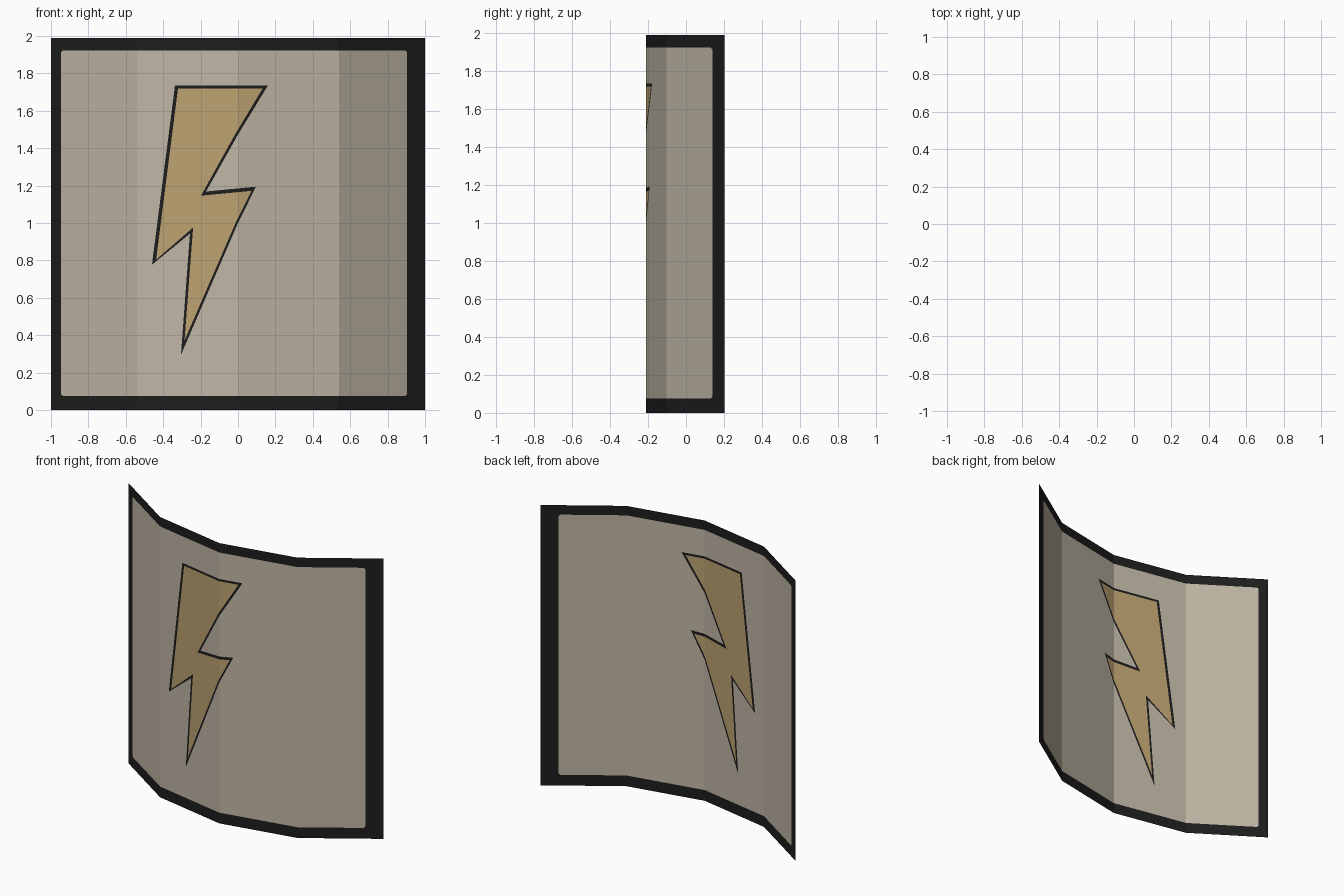
import bpy
from mathutils import Vector
from mathutils.geometry import delaunay_2d_cdt

if "Cube" in bpy.data.objects:
    bpy.data.objects.remove(bpy.data.objects["Cube"])

HEIGHT = 1.99
# plan-view fold line of the sheet: (x, y)
FOLDS = [(-1, 0.202), (-0.54, -0.103), (0, -0.21), (0.54, -0.103), (1, 0.202)]

# flat outlines in (x, z)
SHEET = [(-1, 0), (1, 0), (1, HEIGHT), (-1, HEIGHT)]
BOLT_OUTLINE = [(-0.337, 1.735), (0.16, 1.735), (0, 1.473), (-0.171, 1.168),
                (0.096, 1.194), (0, 1.0), (-0.305, 0.295), (-0.257, 0.943),
                (-0.46, 0.777)]
BOLT_FILL = [(-0.321, 1.719), (0.132, 1.719), (-0.016, 1.473), (-0.198, 1.146),
             (0.073, 1.172), (-0.013, 1.0), (-0.286, 0.372), (-0.24, 0.976),
             (-0.438, 0.803)]


def chamfered_rect(x0, x1, z0, z1, c):
    return [(x0 + c, z0), (x1 - c, z0), (x1, z0 + c), (x1, z1 - c),
            (x1 - c, z1), (x0 + c, z1), (x0, z1 - c), (x0, z0 + c)]


def inside(p, poly):
    hit = False
    for (x0, z0), (x1, z1) in zip(poly, poly[1:] + poly[:1]):
        if (z0 > p[1]) != (z1 > p[1]):
            if p[0] < x0 + (p[1] - z0) * (x1 - x0) / (z1 - z0):
                hit = not hit
    return hit


def fold_y(x):
    for (x0, y0), (x1, y1) in zip(FOLDS, FOLDS[1:]):
        if x <= x1 + 1e-6:
            return y0 + (y1 - y0) * (x - x0) / (x1 - x0)
    return FOLDS[-1][1]


def material(name, srgb):
    m = bpy.data.materials.new(name)
    lin = [((c / 255 + 0.055) / 1.055) ** 2.4 for c in srgb]
    m.diffuse_color = (*lin, 1)
    m.use_nodes = True
    m.node_tree.nodes["Principled BSDF"].inputs["Base Color"].default_value = m.diffuse_color
    return m


PANEL = chamfered_rect(-0.947, 0.904, 0.076, 1.923, 0.01)

# cut the flat sheet along every outline and fold
points, edges = [], []
for loop in (SHEET, PANEL, BOLT_OUTLINE, BOLT_FILL):
    n = len(points)
    points += [Vector(p) for p in loop]
    edges += [(n + i, n + (i + 1) % len(loop)) for i in range(len(loop))]
for x, _ in FOLDS[1:-1]:
    n = len(points)
    points += [Vector((x, 0)), Vector((x, HEIGHT))]
    edges.append((n, n + 1))
verts, _, faces, *_ = delaunay_2d_cdt(points, edges, [], 0, 1e-5)

# bend the sheet to the folds
mesh = bpy.data.meshes.new("curved_panel")
mesh.from_pydata([(v.x, fold_y(v.x), v.y) for v in verts], [], faces)
for m in (material("black_border", (29, 29, 29)),
          material("warm_grey", (190, 181, 164)),
          material("dull_gold", (187, 161, 112))):
    mesh.materials.append(m)

# colour by region: border, panel, bolt outline, bolt fill
for poly, face in zip(mesh.polygons, faces):
    c = sum((verts[i] for i in face), Vector((0, 0))) / len(face)
    if inside(c, BOLT_FILL):
        poly.material_index = 2
    elif inside(c, BOLT_OUTLINE) or not inside(c, PANEL):
        poly.material_index = 0
    else:
        poly.material_index = 1

panel = bpy.data.objects.new("curved_panel", mesh)
bpy.context.collection.objects.link(panel)
